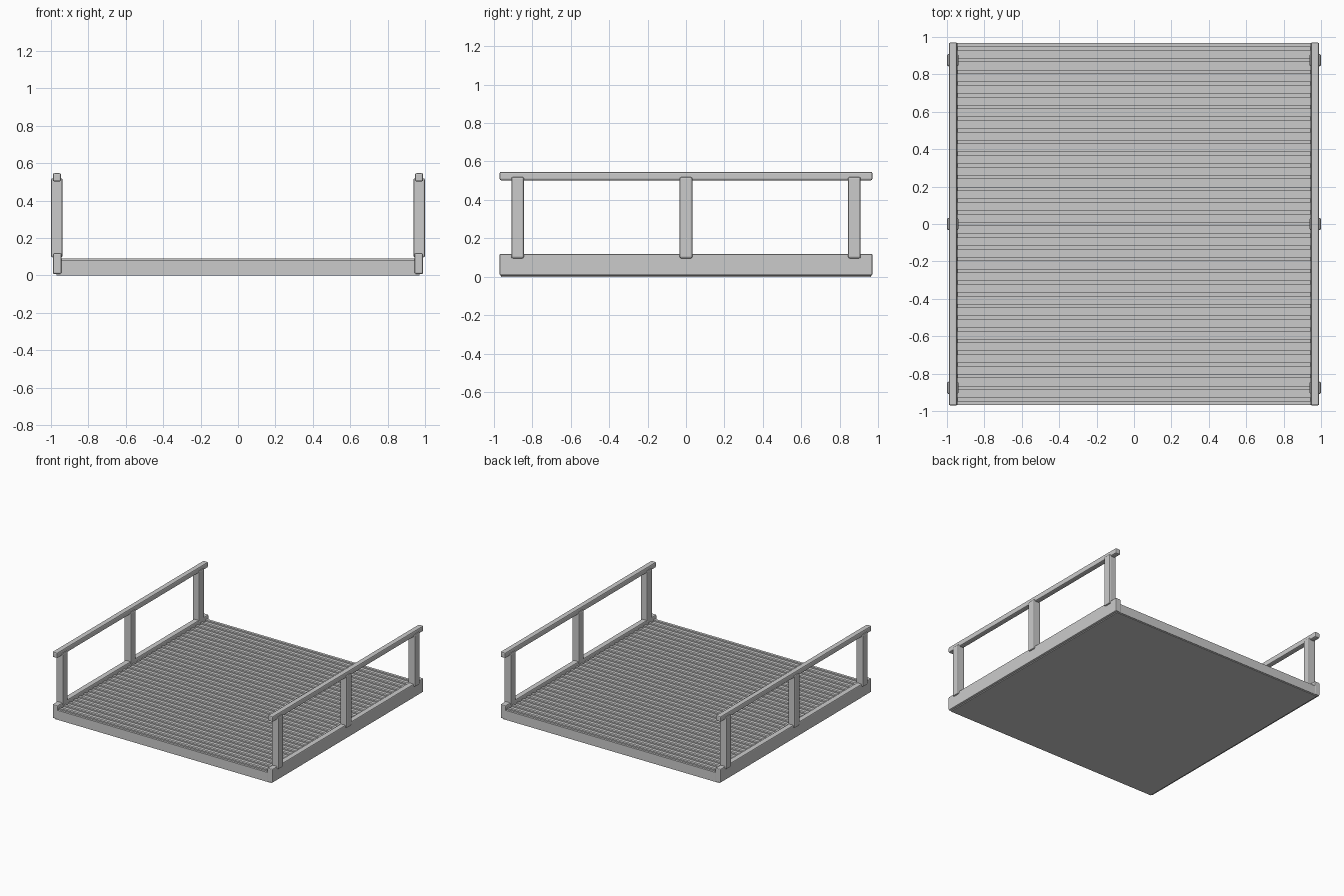
import bpy, bmesh
from mathutils import Matrix, Vector

if "Cube" in bpy.data.objects:
    bpy.data.objects.remove(bpy.data.objects["Cube"])


def box(name, lo, hi, bevel=0.0, segments=2):
    """Axis-aligned box from corner to corner with optional softened edges."""
    lo, hi = Vector(lo), Vector(hi)
    bm = bmesh.new()
    size = hi - lo
    m = Matrix.Translation((lo + hi) / 2) @ Matrix.Diagonal((*size, 1))
    bmesh.ops.create_cube(bm, size=1, matrix=m)
    if bevel:
        bmesh.ops.bevel(bm, geom=bm.edges[:], offset=bevel,
                        segments=segments, profile=0.5, affect='EDGES')
    me = bpy.data.meshes.new(name)
    bm.to_mesh(me)
    bm.free()
    ob = bpy.data.objects.new(name, me)
    bpy.context.collection.objects.link(ob)
    return ob


# Deck: cross-section in y/z with narrow raised treads, extruded along x
HALF_Y, HALF_X = 0.967, 0.95
LOW, HIGH, TREADS = 0.08, 0.091, 31
pitch = 2 * 0.97 / TREADS
profile = [(-HALF_Y, 0.006), (-HALF_Y, LOW)]
for i in range(TREADS):
    y = (i - (TREADS - 1) / 2) * pitch
    profile += [(y - 0.011, LOW), (y - 0.011, HIGH), (y + 0.011, HIGH), (y + 0.011, LOW)]
profile += [(HALF_Y, LOW), (HALF_Y, 0.006)]

bm = bmesh.new()
face = bm.faces.new([bm.verts.new((-HALF_X, y, z)) for y, z in profile])
ext = bmesh.ops.extrude_face_region(bm, geom=[face])
bmesh.ops.translate(bm, vec=(2 * HALF_X, 0, 0),
                    verts=[g for g in ext["geom"] if isinstance(g, bmesh.types.BMVert)])
bmesh.ops.recalc_face_normals(bm, faces=bm.faces[:])
deck_mesh = bpy.data.meshes.new("ribbed_deck")
bm.to_mesh(deck_mesh)
bm.free()
bpy.context.collection.objects.link(bpy.data.objects.new("ribbed_deck", deck_mesh))

# Slightly inset plate underneath
box("bottom_plate", (-0.97, -0.962, 0), (0.97, 0.962, 0.03))

# Curbs, posts and handrails on both sides
for side, s in (("left", -1), ("right", 1)):
    def side_box(name, x0, x1, y0, y1, z0, z1, bevel):
        a, b = sorted((s * x0, s * x1))
        return box(f"{side}_{name}", (a, y0, z0), (b, y1, z1), bevel)

    side_box("curb", 0.943, 0.989, -0.97, 0.97, 0.007, 0.119, 0.007)
    side_box("handrail", 0.946, 0.99, -0.97, 0.97, 0.502, 0.546, 0.008)
    for label, y in (("front", -0.876), ("middle", 0), ("back", 0.876)):
        side_box(f"{label}_post", 0.938, 1.0, y - 0.033, y + 0.033, 0.096, 0.519, 0.009)
